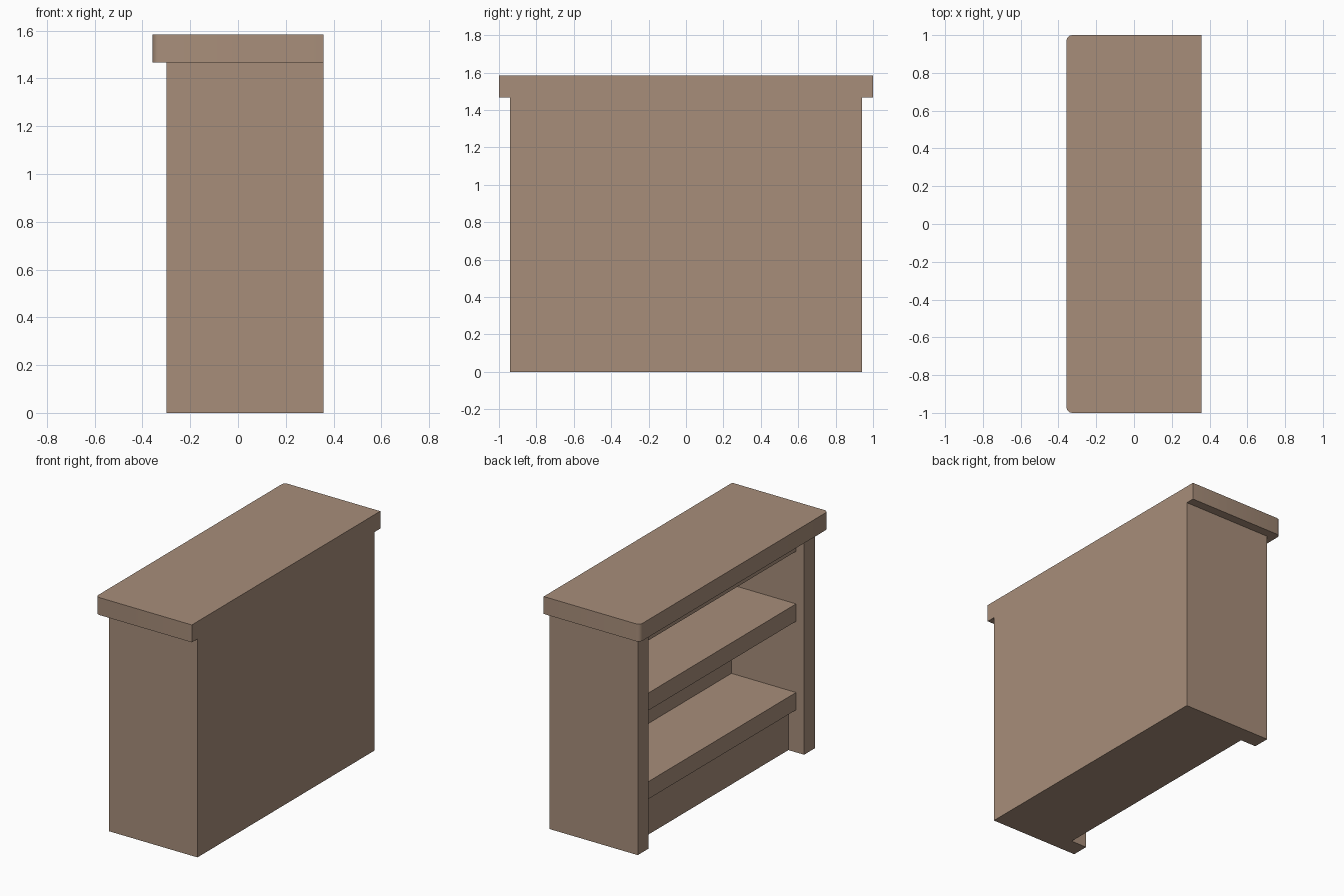
import bpy
import bmesh

cube = bpy.data.objects.get("Cube")
if cube:
    bpy.data.objects.remove(cube, do_unlink=True)

# One wood colour for the whole bookcase
wood = bpy.data.materials.new("warm_brown_wood")
wood.use_nodes = True
colour = (0.39, 0.27, 0.195, 1)
wood.diffuse_color = colour
wood.node_tree.nodes["Principled BSDF"].inputs["Base Color"].default_value = colour


def board(name, x, y, z):
    """Box spanning the given (min, max) range on each axis."""
    mesh = bpy.data.meshes.new(name)
    bm = bmesh.new()
    bmesh.ops.create_cube(bm, size=1)
    for v in bm.verts:
        v.co = [r[1] if c > 0 else r[0] for c, r in zip(v.co, (x, y, z))]
    bm.to_mesh(mesh)
    bm.free()
    mesh.materials.append(wood)
    obj = bpy.data.objects.new(name, mesh)
    bpy.context.collection.objects.link(obj)
    return obj


BACK = 0.357       # closed side, open side faces -x
FRONT = -0.30      # front edge of the side panels
OUTER = 0.94       # half width of the carcass
INNER = 0.825      # half width of the opening
UNDER = 1.467      # underside of the top
THICK = 0.117
back_inner = BACK - THICK
width = (-INNER, INNER)

# Carcass: sides, back panel and recessed solid plinth
board("left_side_panel", (FRONT, BACK), (INNER, OUTER), (0, UNDER))
board("right_side_panel", (FRONT, BACK), (-OUTER, -INNER), (0, UNDER))
shelf_bottom = 0.285
board("back_panel", (back_inner, BACK), width, (shelf_bottom, UNDER))
board("plinth", (FRONT + 0.117, BACK), width, (0, shelf_bottom))

# Shelves, set back from the side panels
for name, z in (("lower_shelf", shelf_bottom), ("upper_shelf", 0.88),
                ("top_shelf", UNDER - THICK)):
    board(name, (FRONT + 0.06, back_inner), width, (z, z + THICK))

# Overhanging top with its two open-side corners rounded
top = board("top_board", (-0.357, BACK), (-1, 1), (UNDER, UNDER + THICK))
bm = bmesh.new()
bm.from_mesh(top.data)
corners = [e for e in bm.edges if all(v.co.x < 0 for v in e.verts)
           and abs(e.verts[0].co.z - e.verts[1].co.z) > 0.05]
bmesh.ops.bevel(bm, geom=corners, offset=0.028, segments=3, profile=0.5,
                affect='EDGES')
bm.to_mesh(top.data)
bm.free()
bpy.ops.object.select_all(action='DESELECT')
top.select_set(True)
bpy.context.view_layer.objects.active = top
bpy.ops.object.shade_smooth_by_angle(angle=0.65)
